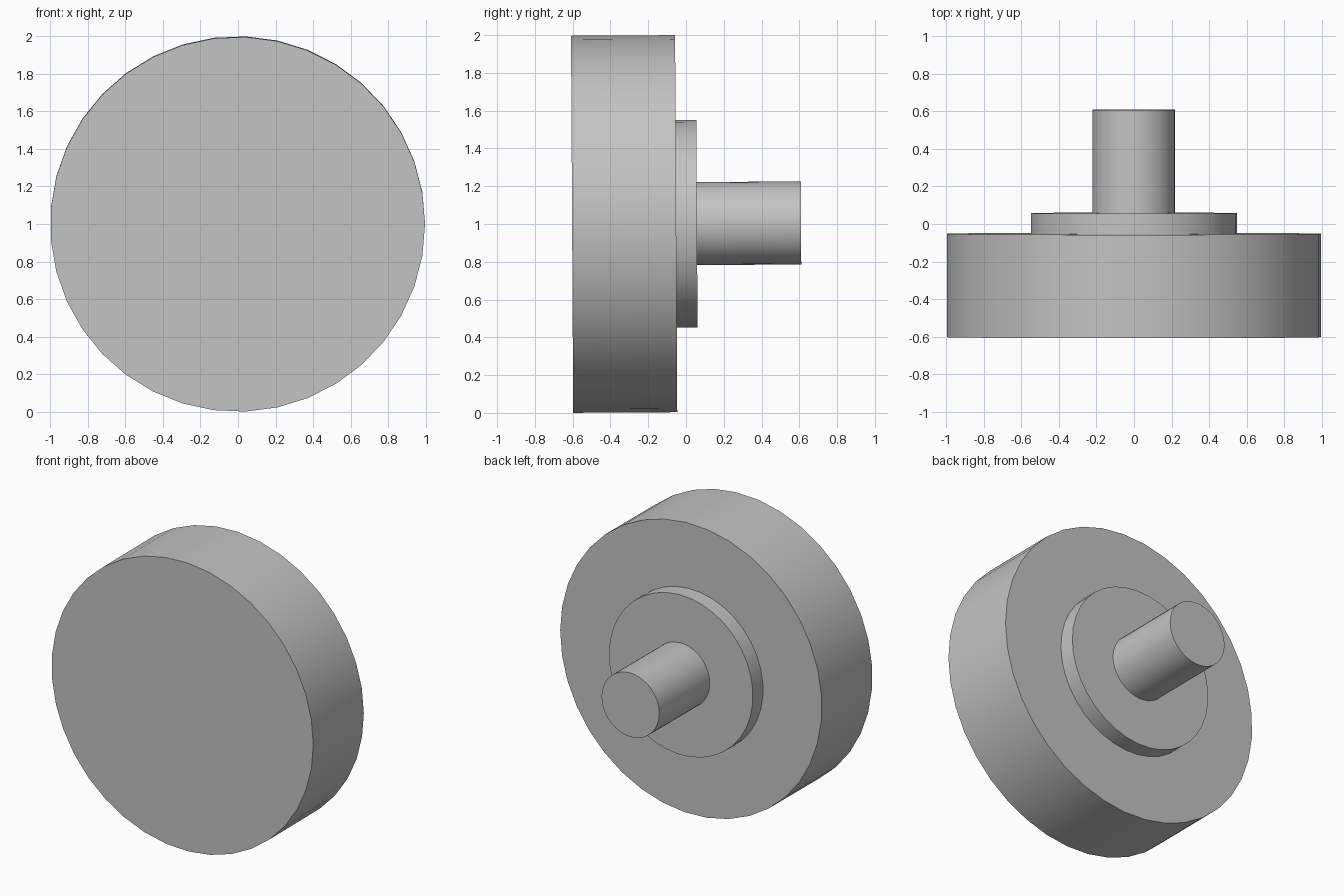
import bpy, bmesh
from math import radians
from mathutils import Matrix

SIDES = 37
TILT = radians(0.33)

default = bpy.data.objects.get("Cube")
if default:
    bpy.data.objects.remove(default, do_unlink=True)

# Single plain grey for the whole model
grey = bpy.data.materials.new("plain_grey")
grey.use_nodes = True
colour = (0.55, 0.55, 0.55, 1)
grey.diffuse_color = colour
grey.node_tree.nodes["Principled BSDF"].inputs["Base Color"].default_value = colour

# The shared axis runs front to back, with a very slight lean
axis = (Matrix.Translation((-0.002, 0.003, 1.002))
        @ Matrix.Rotation(TILT - radians(90), 4, 'X')
        @ Matrix.Rotation(radians(-90), 4, 'Z'))


def disc(name, radius, start, end):
    """Capped cylinder along the shared axis from start to end."""
    bm = bmesh.new()
    bmesh.ops.create_cone(bm, cap_ends=True, segments=SIDES, radius1=radius,
                          radius2=radius, depth=end - start,
                          matrix=axis @ Matrix.Translation((0, 0, (start + end) / 2)))
    mesh = bpy.data.meshes.new(name)
    bm.to_mesh(mesh)
    bm.free()
    mesh.materials.append(grey)
    obj = bpy.data.objects.new(name, mesh)
    bpy.context.collection.objects.link(obj)
    bpy.ops.object.select_all(action='DESELECT')
    obj.select_set(True)
    bpy.context.view_layer.objects.active = obj
    bpy.ops.object.shade_smooth_by_angle(angle=radians(30))


# Wide wheel at the front, collar behind it, axle at the back
disc("wheel", 0.999, -0.606, -0.055)
disc("collar", 0.55, -0.055, 0.055)
disc("axle", 0.22, 0.055, 0.606)
